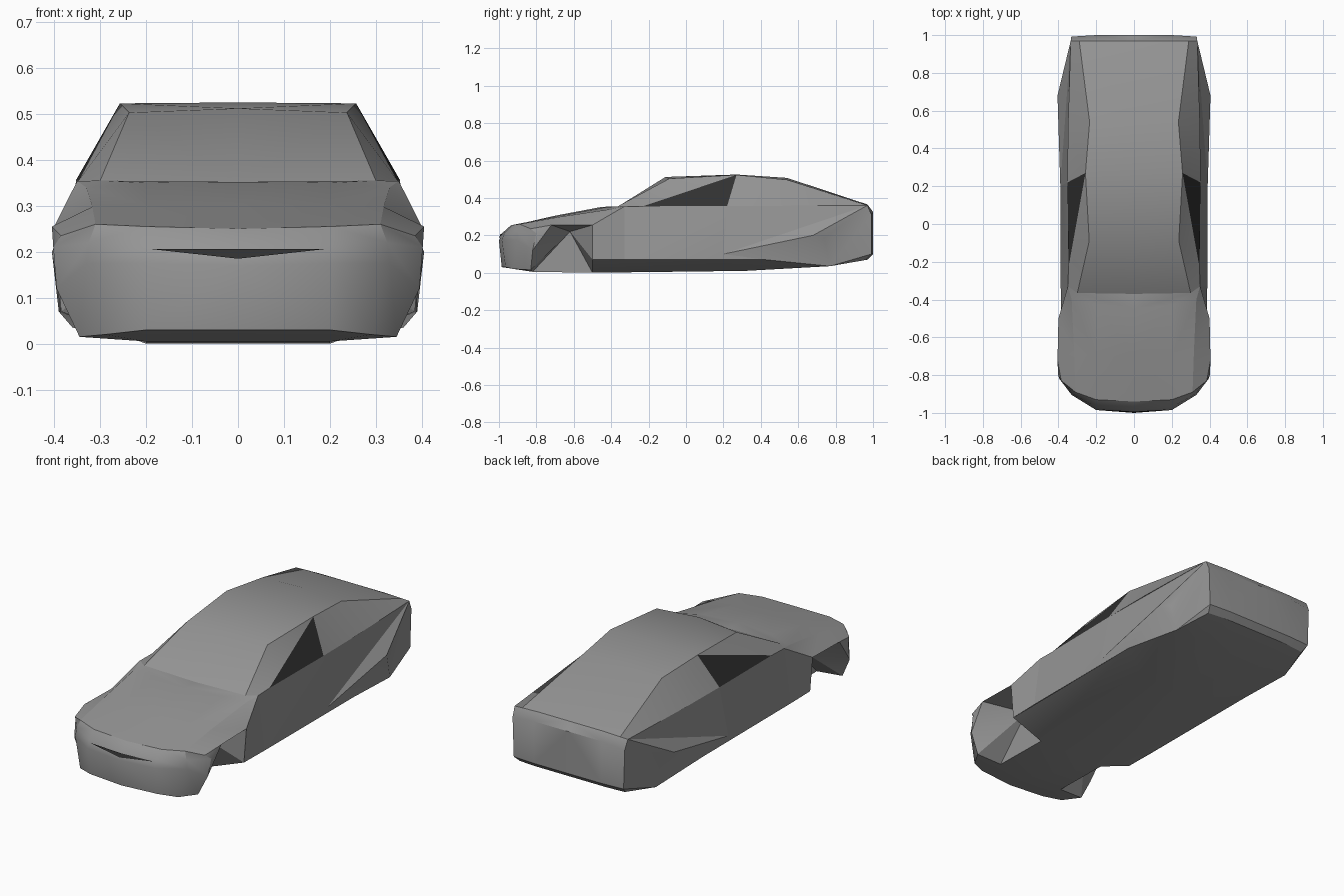
import bpy, bmesh, math
from mathutils import Vector

cube = bpy.data.objects.get("Cube")
if cube:
    bpy.data.objects.remove(cube, do_unlink=True)


def material(name, value):
    m = bpy.data.materials.new(name)
    m.use_nodes = True
    colour = (value, value, value, 1)
    m.diffuse_color = colour
    m.node_tree.nodes["Principled BSDF"].inputs["Base Color"].default_value = colour
    return m


paint = material("grey_paint", 0.30)
dark = material("dark_opening", 0.03)


def grid(*rows):
    """Quads between neighbouring rows of points."""
    return [(a[i], a[i + 1], b[i + 1], b[i])
            for a, b in zip(rows, rows[1:]) for i in range(len(a) - 1)]


def fan(hub, *rim):
    return [(hub, a, b) for a, b in zip(rim, rim[1:])]


def part(name, faces, mat=paint, inward=False):
    """Mesh of the left half, facing outward, mirrored to the right."""
    bm = bmesh.new()
    for points in faces:
        unique = list(dict.fromkeys(points))
        if len(unique) > 2:
            bm.faces.new([bm.verts.new(p) for p in unique])
    bmesh.ops.remove_doubles(bm, verts=bm.verts, dist=1e-5)
    bm.normal_update()
    for f in bm.faces:
        c = f.calc_center_median()
        out = c - Vector((0, c.y * 0.8, 0.2))
        if (f.normal.dot(out) < 0) != inward:
            f.normal_flip()
    mesh = bpy.data.meshes.new(name)
    bm.to_mesh(mesh)
    bm.free()
    mesh.materials.append(mat)
    ob = bpy.data.objects.new(name, mesh)
    bpy.context.collection.objects.link(ob)
    mirror = ob.modifiers.new("mirror", "MIRROR")
    mirror.merge_threshold = 1e-4
    bpy.ops.object.select_all(action="DESELECT")
    ob.select_set(True)
    bpy.context.view_layer.objects.active = ob
    bpy.ops.object.shade_smooth_by_angle(angle=math.radians(30))
    return ob


# Shared corner points
hood_front = [(0, -.94, .25), (.2, -.93, .255), (.31, -.89, .26)]
hood_mid = [(0, -.7, .305), (.2, -.7, .30), (.317, -.68, .298)]
hood_rear = [(0, -.45, .352), (.2, -.43, .35), (.33, -.40, .34)]
cowl = [(0, -.37, .35), (.3, -.365, .355), (.35, -.33, .354)]
nose_side = [(.385, -.83, .235), (.402, -.80, .21), (.395, -.82, .12), (.345, -.83, .015)]
arch_front, arch_rear = (.405, -.72, .255), (.4, -.5, .255)
arch_foot = (.385, -.5, .07)
door_foot, sill_rear = (.388, -.33, .07), (.39, .42, .07)
belt_front, belt_mid = (.347, -.23, .355), (.352, .22, .357)
belt_rear, tail = (.35, .5, .358), (.335, .97, .36)
quarter, hip = (.39, .2, .1), (.405, .68, .2)
skirt, bumper_end = (.36, .77, .035), (.31, .96, .068)

# Hood and cowl
part("hood", grid(hood_front, hood_mid, hood_rear, cowl))

# Curved nose and front bumper
nose = [
    [hood_front[0], (0, -.985, .21), (0, -1, .17), (0, -.985, .03)],
    [hood_front[1], (.2, -.97, .215), (.2, -.985, .175), (.2, -.965, .03)],
    [hood_front[2], (.325, -.9, .22), (.33, -.905, .175), (.29, -.92, .02)],
    nose_side,
]
part("front_bumper", grid(*nose))

# Narrow dark slit in the nose
part("grille_slit", [((0, -.993, .206), (.19, -.981, .206), (0, -1, .185))], dark)

# Fender above and behind the front arch
part("front_fender", grid([hood_front[2], hood_mid[2], hood_rear[2], cowl[2]],
                          [nose_side[0], arch_front, arch_rear, arch_rear])
     + fan(arch_front, *nose_side[:3])
     + [(cowl[2], arch_rear, arch_foot, door_foot)])

# Faceted front wheel well
floor_nose = [(0, -.82, .005), (.2, -.82, .005)]
floor_front = [(0, -.5, 0), (.2, -.5, 0), arch_foot]
part("wheel_well", fan((.2, -.62, .22), arch_foot, arch_rear, arch_front, nose_side[2],
                       nose_side[3], floor_nose[1], floor_front[1], arch_foot), inward=True)

# Underbody
rear_floor = [(0, .97, .07), (.2, .97, .07), bumper_end]
part("floor", grid(floor_nose, floor_front[:2])
     + grid([column[3] for column in nose], floor_nose + [floor_nose[1], nose_side[3]])
     + grid(floor_front, [(0, .32, .01), (.2, .32, .01), sill_rear],
            [(0, .77, .035), (.2, .77, .035), skirt], rear_floor))

# Doors and faceted rear quarter
rear_corner = [tail, (.332, .992, .31), (.325, .992, .1), bumper_end]
step = (.375, .74, .185)
part("door", [(cowl[2], belt_front, belt_mid, quarter, door_foot),
              (door_foot, quarter, sill_rear)])
part("rear_quarter", fan(tail, belt_rear, belt_mid, quarter, hip, step, skirt)
     + fan(hip, quarter, sill_rear, skirt, step)
     + fan(skirt, tail, *rear_corner[1:]))

# Rear panel, with straight sections across the car
rear_sections = [[(x, .97, .365), (x, 1, .325), (x, 1, .1), (x, .97, .07)] for x in (0, .2)]
rear_trim = (.29, .97, .362)
part("rear_bumper", grid(*rear_sections, rear_corner))

# Windshield, roof and sloping tail
roof_edge = [cowl[1], (.237, -.09, .503), (.257, .27, .523), (.235, .54, .497), rear_trim]
centre = [cowl[0], (0, -.11, .512), (0, .27, .525), (0, .54, .507), (0, .97, .365)]
part("roof", grid(centre, roof_edge))

# Cabin sides, with the triangular side window
part("cabin_side", [(cowl[1], cowl[2], belt_front, roof_edge[1]),
                    (roof_edge[1], belt_front, roof_edge[2])]
     + grid(roof_edge[2:], [belt_mid, belt_rear, tail]))
part("side_window", [(belt_front, belt_mid, roof_edge[2])], dark)
